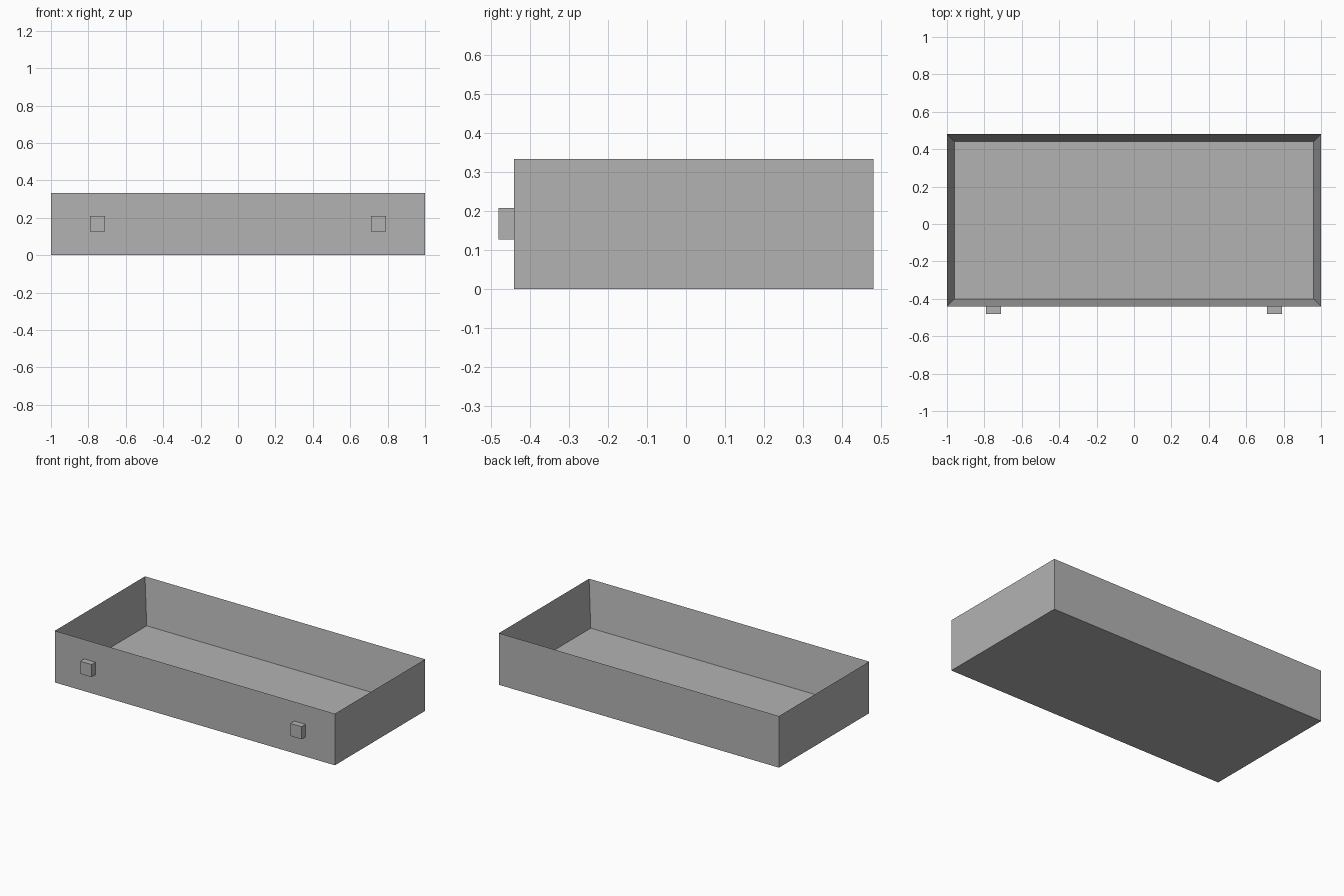
import bpy
import bmesh

default = bpy.data.objects.get("Cube")
if default:
    bpy.data.objects.remove(default, do_unlink=True)

# One plain grey for the whole tray
grey = bpy.data.materials.new("plain grey")
grey.use_nodes = True
colour = (0.45, 0.45, 0.45, 1)
grey.diffuse_color = colour
grey.node_tree.nodes["Principled BSDF"].inputs["Base Color"].default_value = colour


def make_box(name, low, high, wall=0):
    """Box between two corners; a wall thickness hollows it from the top."""
    bm = bmesh.new()
    bmesh.ops.create_cube(bm, size=1)
    for v in bm.verts:
        v.co = [lo + (hi - lo) * (c + 0.5) for lo, hi, c in zip(low, high, v.co)]
    if wall:
        bm.normal_update()
        top = max(bm.faces, key=lambda f: f.normal.z)
        # Inset leaves the rim, then the opening sinks to the floor
        bmesh.ops.inset_region(bm, faces=[top], thickness=wall, use_even_offset=True)
        for v in top.verts:
            v.co.z = low[2] + wall
    bm.normal_update()
    mesh = bpy.data.meshes.new(name)
    bm.to_mesh(mesh)
    bm.free()
    mesh.materials.append(grey)
    obj = bpy.data.objects.new(name, mesh)
    bpy.context.collection.objects.link(obj)
    return obj


# Open tray
front = -0.44
make_box("tray", (-1, front, 0), (1, 0.48, 0.333), wall=0.04)

# Two square knobs on the front
for side, x in (("left", 0.75), ("right", -0.75)):
    make_box(side + "_knob", (x - 0.04, -0.48, 0.127), (x + 0.04, front, 0.208))
